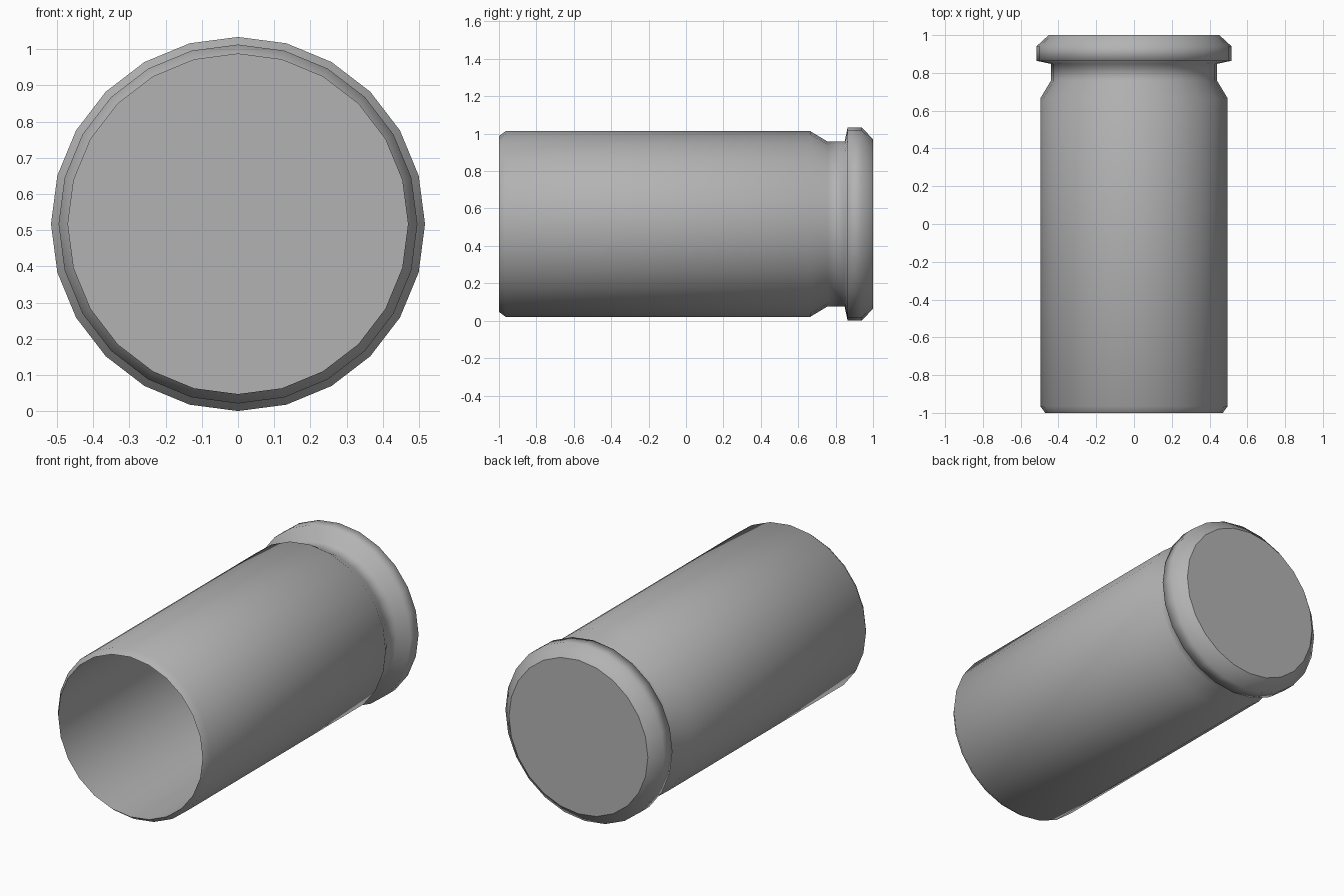
import bpy, bmesh, math

if "Cube" in bpy.data.objects:
    bpy.data.objects.remove(bpy.data.objects["Cube"])

SIDES = 24
AXIS_Z = 0.517


def lathe(profile):
    """Revolve (radius, y) points about the y axis."""
    bm = bmesh.new()
    rings = []
    for r, y in profile:
        rings.append([bm.verts.new((r * math.sin(a), y, AXIS_Z + r * math.cos(a)))
                      for a in (2 * math.pi * i / SIDES for i in range(SIDES))])
    for a, b in zip(rings, rings[1:]):
        for i in range(SIDES):
            j = (i + 1) % SIDES
            bm.faces.new((a[i], a[j], b[j], b[i])).smooth = True
    return bm, rings


def finish(name, bm, material):
    bm.normal_update()
    # keep the flat ends and the thin lip crisp, the rest smooth
    for e in bm.edges:
        flat_end = any(len(f.verts) > 4 for f in e.link_faces)
        if flat_end or e.calc_face_angle(0) > math.radians(100):
            e.smooth = False
    mesh = bpy.data.meshes.new(name)
    bm.to_mesh(mesh)
    bm.free()
    mesh.materials.append(material)
    obj = bpy.data.objects.new(name, mesh)
    bpy.context.collection.objects.link(obj)
    return obj


# Mid-grey metal
metal = bpy.data.materials.new("dark_grey")
metal.diffuse_color = (0.45, 0.45, 0.45, 1)
metal.use_nodes = True
metal.node_tree.nodes["Principled BSDF"].inputs["Base Color"].default_value = metal.diffuse_color

# Hollow casing: inner floor, bore, thin lip, wall, shoulder, groove, rim, base
profile = [
    (0.47, 0.65),
    (0.47, -1.0),
    (0.496, -0.965),
    (0.496, 0.665),
    (0.44, 0.758),
    (0.44, 0.848),
    (0.517, 0.864),
    (0.517, 0.94),
    (0.452, 1.0),
]
bm, rings = lathe(profile)
bm.faces.new(rings[0])
bm.faces.new(rings[-1])
bmesh.ops.recalc_face_normals(bm, faces=bm.faces)
finish("casing", bm, metal)
